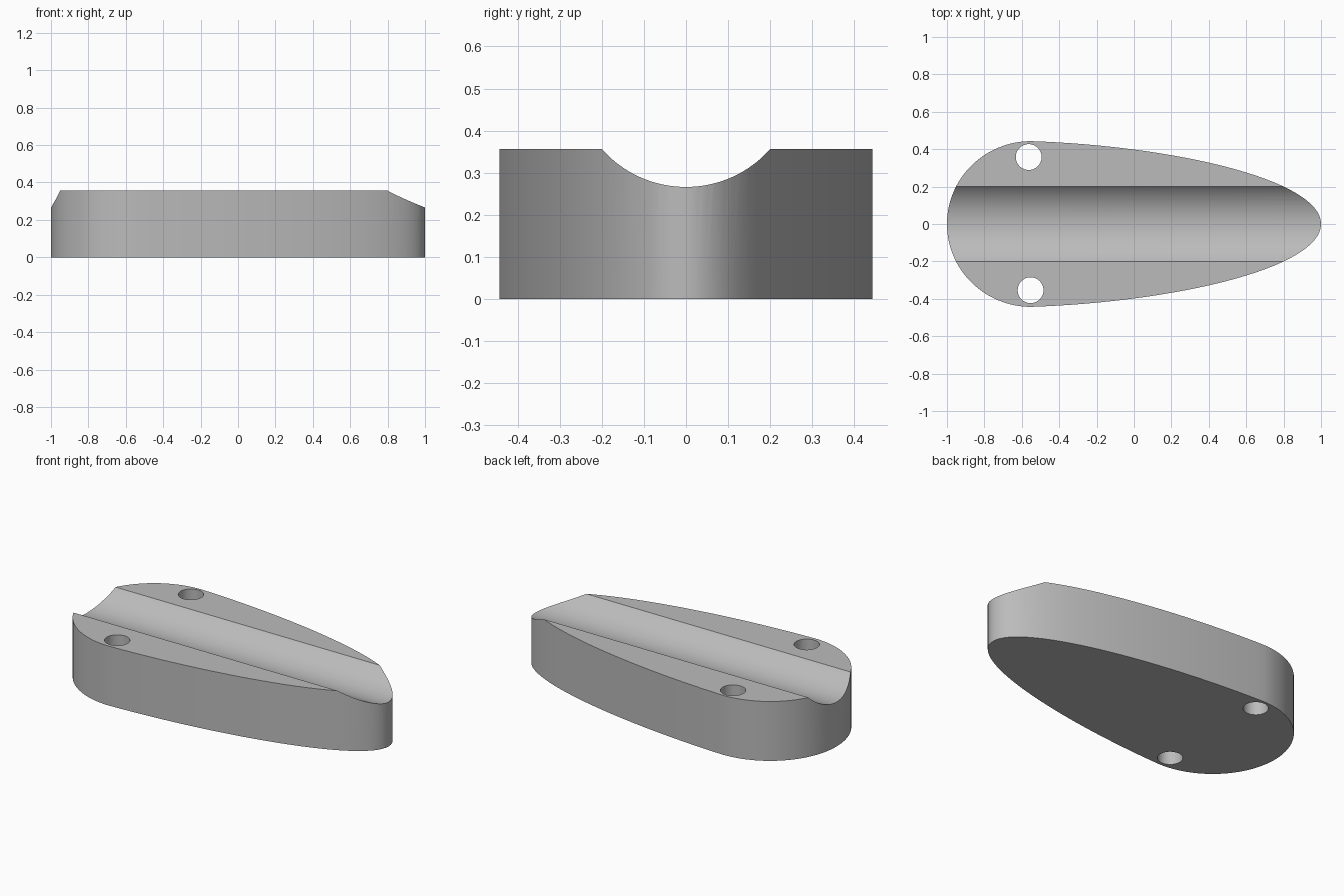
import bpy, bmesh, math

if "Cube" in bpy.data.objects:
    bpy.data.objects.remove(bpy.data.objects["Cube"])

HEIGHT, HALF_W, X_WIDE = 0.356, 0.443, -0.55
GROOVE_R, GROOVE_Z = 0.267, 0.533

grey = bpy.data.materials.new("plain grey")
grey.diffuse_color = (0.5, 0.5, 0.5, 1)
grey.use_nodes = True
grey.node_tree.nodes["Principled BSDF"].inputs["Base Color"].default_value = grey.diffuse_color


def bezier(p, t):
    s = 1 - t
    w = (s**3, 3 * s * s * t, 3 * s * t * t, t**3)
    return tuple(sum(k * q[i] for k, q in zip(w, p)) for i in (0, 1))


def prism(name, outline, z0, z1):
    """Extrude a closed xy outline between two heights."""
    bm = bmesh.new()
    face = bm.faces.new([bm.verts.new((x, y, z0)) for x, y in outline])
    ext = bmesh.ops.extrude_face_region(bm, geom=[face])["geom"]
    for v in ext:
        if isinstance(v, bmesh.types.BMVert):
            v.co.z = z1
    bmesh.ops.recalc_face_normals(bm, faces=bm.faces)
    mesh = bpy.data.meshes.new(name)
    bm.to_mesh(mesh)
    bm.free()
    obj = bpy.data.objects.new(name, mesh)
    bpy.context.collection.objects.link(obj)
    mesh.materials.append(grey)
    return obj


def cut(target, cutter):
    mod = target.modifiers.new("cut", "BOOLEAN")
    mod.operation = "DIFFERENCE"
    mod.solver = "EXACT"
    mod.object = cutter
    bpy.context.view_layer.objects.active = target
    bpy.ops.object.modifier_apply(modifier=mod.name)
    bpy.data.objects.remove(cutter)


# Teardrop outline: round blunt end, long taper to the narrow end
N = 32
taper = [(X_WIDE, HALF_W), (0.2, 0.418), (1, 0.24), (1, 0)]
upper = [(X_WIDE - (1 + X_WIDE) * math.cos(a), HALF_W * math.sin(a))
         for a in (math.pi / 2 * i / N for i in range(N))]
upper += [bezier(taper, i / N) for i in range(N + 1)]
lower = [(x, -y) for x, y in reversed(upper[1:-1])]
body = prism("teardrop_block", upper + lower, 0, HEIGHT)

# Lengthwise round groove
bpy.ops.mesh.primitive_cylinder_add(vertices=128, radius=GROOVE_R, depth=3,
                                    location=(0, 0, GROOVE_Z),
                                    rotation=(0, math.pi / 2, 0))
groove = bpy.context.object
groove.name = "groove_cutter"
groove.hide_render = True
cut(body, groove)

# Two screw holes through the wide end
for hx, hy in ((-0.563, 0.358), (-0.553, -0.354)):
    ring = [(hx + 0.069 * math.cos(math.tau * i / 48),
             hy + 0.069 * math.sin(math.tau * i / 48)) for i in range(48)]
    hole = prism("hole_cutter", ring, -0.2, 0.6)
    hole.hide_render = True
    cut(body, hole)

# Single material and smooth walls with crisp edges
body.data.materials.clear()
body.data.materials.append(grey)
for p in body.data.polygons:
    p.material_index = 0
bpy.ops.object.select_all(action="DESELECT")
body.select_set(True)
bpy.context.view_layer.objects.active = body
bpy.ops.object.shade_smooth_by_angle(angle=math.radians(30))
